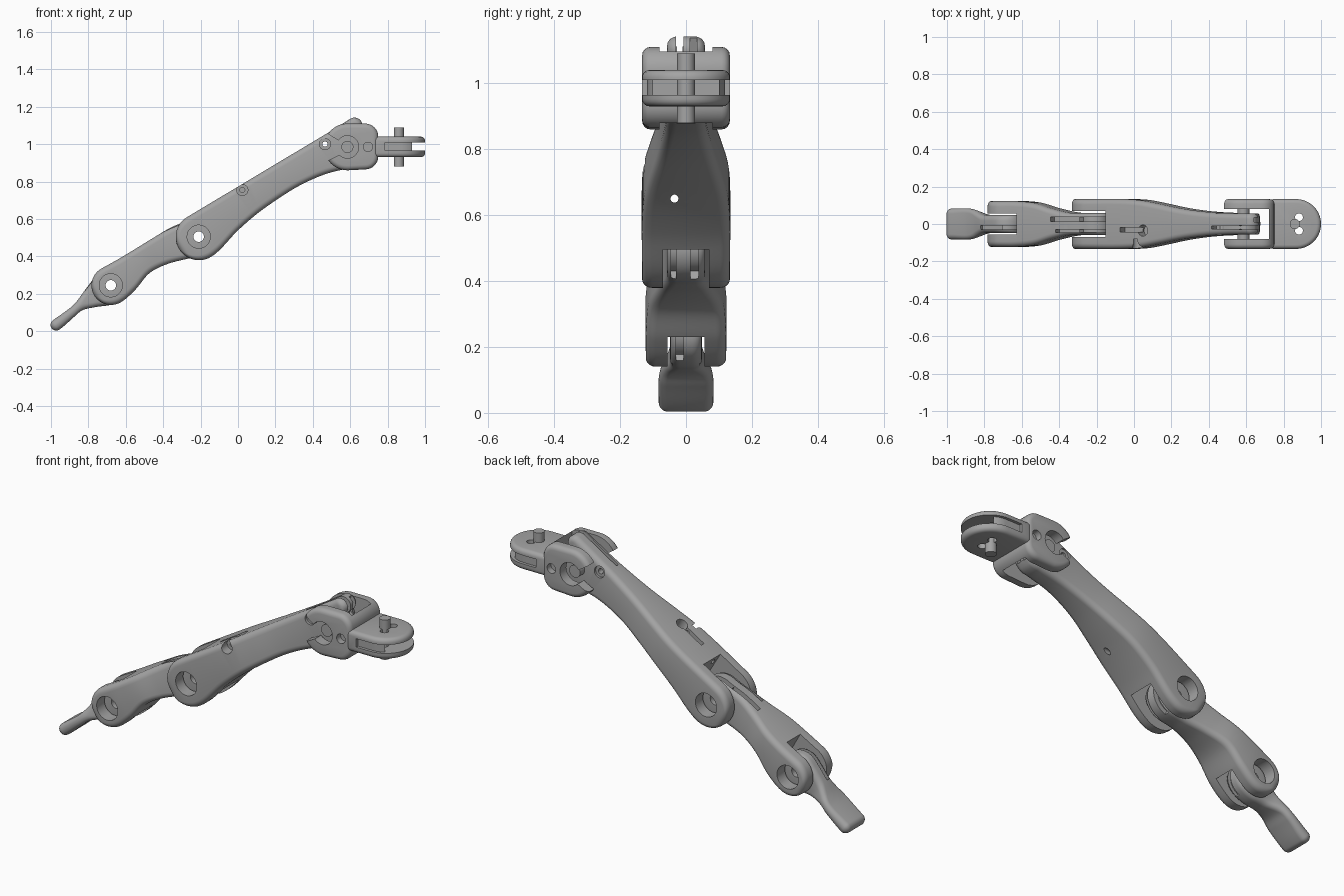
import bpy, bmesh
from math import sin, cos, pi, radians, sqrt
from mathutils import Matrix, Vector

if "Cube" in bpy.data.objects:
    bpy.data.objects.remove(bpy.data.objects["Cube"])

grey = bpy.data.materials.new("plain_grey")
grey.use_nodes = True
grey.diffuse_color = (0.37, 0.37, 0.37, 1)
grey.node_tree.nodes["Principled BSDF"].inputs["Base Color"].default_value = (0.37, 0.37, 0.37, 1)

WORLD = Matrix.Identity(4)
PLAN = Matrix.Rotation(pi / 2, 4, 'X')   # prisms in this frame stand upright


def frame(x, z, deg):
    return Matrix.Translation((x, 0, z)) @ Matrix.Rotation(-radians(deg), 4, 'Y')


def make(name, rings, mat):
    """Skin a stack of equal rings and cap both ends."""
    bm = bmesh.new()
    loops = [[bm.verts.new(mat @ Vector(p)) for p in ring] for ring in rings]
    for a, b in zip(loops, loops[1:]):
        for i in range(len(a)):
            j = (i + 1) % len(a)
            bm.faces.new((a[i], a[j], b[j], b[i]))
    bm.faces.new(loops[0])
    bm.faces.new(loops[-1])
    bmesh.ops.recalc_face_normals(bm, faces=bm.faces)
    me = bpy.data.meshes.new(name)
    bm.to_mesh(me)
    bm.free()
    me.materials.append(grey)
    ob = bpy.data.objects.new(name, me)
    bpy.context.collection.objects.link(ob)
    return ob


def prism(pts, y0, y1, mat=WORLD, name="cutter"):
    return make(name, [[(x, y, z) for x, z in pts] for y in (y0, y1)], mat)


def arc(cx, cz, r, a0, a1, n=16):
    return [(cx + r * cos(radians(a0 + (a1 - a0) * i / n)),
             cz + r * sin(radians(a0 + (a1 - a0) * i / n))) for i in range(n + 1)]


def disc(cx, cz, r, y0, y1, mat=WORLD, name="cutter"):
    return prism(arc(cx, cz, r, 0, 360, 32)[:-1], y0, y1, mat, name)


def box(x0, x1, z0, z1, y0, y1, mat=WORLD):
    return prism([(x0, z0), (x1, z0), (x1, z1), (x0, z1)], y0, y1, mat)


def groove(cx, r0, r1, a0, a1, y0, y1, mat):
    return prism(arc(cx, 0, r1, a0, a1) + arc(cx, 0, r0, a1, a0), y0, y1, mat)


def activate(ob):
    bpy.ops.object.select_all(action='DESELECT')
    ob.select_set(True)
    bpy.context.view_layer.objects.active = ob


def cut(ob, *cutters):
    activate(ob)
    for c in cutters:
        m = ob.modifiers.new("cut", 'BOOLEAN')
        m.operation, m.solver, m.object = 'DIFFERENCE', 'EXACT', c
        bpy.ops.object.modifier_apply(modifier=m.name)
        bpy.data.objects.remove(c)


def bevel(ob, width):
    activate(ob)
    m = ob.modifiers.new("round", 'BEVEL')
    m.width, m.segments, m.limit_method, m.angle_limit = width, 4, 'ANGLE', radians(50)
    bpy.ops.object.modifier_apply(modifier=m.name)


def sample(keys, u):
    """Smooth interpolation of (u, top, bottom, half width) keys."""
    def slope(i, c):
        a, b = keys[max(i - 1, 0)], keys[min(i + 1, len(keys) - 1)]
        return (b[c] - a[c]) / (b[0] - a[0]) if 0 < i < len(keys) - 1 else 0
    i = max(k for k in range(len(keys) - 1) if keys[k][0] <= u + 1e-9)
    h = keys[i + 1][0] - keys[i][0]
    t = (u - keys[i][0]) / h
    return [keys[i][c] * (2*t**3 - 3*t*t + 1) + keys[i + 1][c] * (3*t*t - 2*t**3)
            + h * slope(i, c) * (t**3 - 2*t*t + t) + h * slope(i + 1, c) * (t**3 - t*t)
            for c in (1, 2, 3)]


def link(name, keys, mat, r=0.03):
    """Loft rounded sections along a finger segment, with round barrel ends."""
    def end(key, side):
        u, top, bot, w = key
        mid, rad = (top + bot) / 2, (top - bot) / 2
        return [(u + side * rad * cos(t), mid + rad * sin(t), mid - rad * sin(t), w)
                for t in [0.1 + (pi / 2 - 0.1) * i / 12 for i in range(12)]]
    n, u0, u1 = 40, keys[0][0], keys[-1][0]
    body = [(u, *sample(keys, u)) for u in [u0 + (u1 - u0) * i / n for i in range(n + 1)]]
    stations = end(keys[0], -1) + body + end(keys[-1], 1)[::-1]
    lo, hi = stations[0][0], stations[-1][0]
    rings = []
    for u, top, bot, w in stations:
        d = min(u - lo, hi - u)
        if d < r:
            w -= r - sqrt(r * r - (r - d) ** 2)
        c = min(r, 0.47 * (top - bot))
        ring = []
        for cy, cz, a in ((w - c, top - c, 0), (c - w, top - c, 90),
                          (c - w, bot + c, 180), (w - c, bot + c, 270)):
            ring += [(u, y, z) for y, z in arc(cy, cz, c, a, a + 90, 5)]
        rings.append(ring)
    return make(name, rings, mat)


TIP, MID, BASE = frame(-0.68, 0.245, 35), frame(-0.68, 0.245, 29), frame(-0.21, 0.505, 30.9)
REACH = 0.537   # distance between the two finger joints

# Fingertip with a flat pad and a hinge tongue
tip = link("fingertip", [(-0.36, 0.025, -0.036, 0.083), (-0.25, 0.026, -0.025, 0.083),
                         (-0.2, 0.034, -0.022, 0.075), (-0.13, 0.058, -0.05, 0.05),
                         (-0.06, 0.08, -0.085, 0.048), (0, 0.093, -0.095, 0.048)], TIP)
cut(tip, disc(0, 0, 0.028, -1, 1, TIP), groove(0, 0.075, 0.2, -100, 130, -0.03, -0.008, TIP),
    box(-0.13, 0.02, 0.04, 0.2, -0.03, -0.008, TIP))

# Middle segment: fork at the fingertip, tongue at the base segment
middle = link("middle_segment", [(0, 0.103, -0.105, 0.122), (0.1, 0.103, -0.085, 0.122),
                                 (0.213, 0.107, -0.043, 0.112), (0.32, 0.112, -0.047, 0.083),
                                 (0.43, 0.115, -0.075, 0.06), (REACH, 0.105, -0.105, 0.058)], MID)
cut(middle, box(-0.3, 0.115, -0.3, 0.3, -0.056, 0.056, MID),
    disc(0, 0, 0.062, -1, 1, MID), disc(REACH, 0, 0.028, -1, 1, MID),
    box(0.33, 0.5, 0.07, 0.2, 0.014, 0.038, MID), box(0.36, 0.5, 0.07, 0.2, -0.045, -0.03, MID),
    groove(REACH, 0.08, 0.2, -100, 110, 0.014, 0.038, MID),
    groove(REACH, 0.08, 0.2, -100, 110, -0.045, -0.03, MID))

# Base segment: long tapered arm
base = link("base_segment", [(0, 0.122, -0.126, 0.133), (0.2, 0.122, -0.078, 0.134),
                             (0.33, 0.122, -0.055, 0.128), (0.45, 0.122, -0.045, 0.109),
                             (0.6, 0.122, -0.042, 0.082), (0.75, 0.122, -0.06, 0.065),
                             (0.884, 0.122, -0.1, 0.058), (0.93, 0.123, -0.115, 0.057),
                             (0.985, 0.124, -0.085, 0.057), (1.02, 0.125, 0.04, 0.057)], BASE)
cut(base, box(-0.3, 0.14, -0.3, 0.3, -0.07, 0.07, BASE), disc(0, 0, 0.062, -1, 1, BASE),
    # cable anchor, side screw and cable bore
    disc(0.373, 0.035, 0.03, 0.06, 0.3, BASE @ PLAN), box(0.23, 0.37, 0.07, 0.2, -0.043, -0.02, BASE),
    disc(0.328, 0.095, 0.03, -0.2, -0.08, BASE), disc(0.328, 0.095, 0.014, -0.09, 0.0, BASE),
    disc(0.65, 0, 0.012, -0.3, 0.25, Matrix.Translation((0, -0.035, 0)) @ Matrix.Rotation(pi / 2, 4, 'Z')
         @ Matrix.Translation((-0.65, 0, 0.65))),
    # knuckle end: cable slots and stop pin hole
    box(0.8, 0.98, 0.07, 0.2, -0.027, -0.01, BASE),
    groove(0.929, 0.085, 0.3, -70, 70, -0.03, -0.008, BASE),
    groove(0.929, 0.085, 0.3, -70, 40, 0.012, 0.034, BASE),
    disc(0.465, 1.0, 0.014, -1, 1), disc(0.465, 1.0, 0.03, -0.2, -0.048), disc(0.465, 1.0, 0.03, 0.048, 0.2))

# Knuckle fork with open jaws
KX, KZ = 0.585, 0.985
fork = prism(arc(KX, KZ, 0.125, 90, 270, 24) + arc(0.68, 0.935, 0.07, 270, 360, 8)
             + arc(0.68, 1.04, 0.07, 0, 90, 8), -0.133, 0.133, name="knuckle_fork")
bevel(fork, 0.025)
cut(fork, box(0.3, 0.722, 0.7, 1.3, -0.08, 0.08), disc(KX, KZ, 0.06, -1, 1),
    prism([(0.42, 1.095), (0.535, 1.02), (0.56, KZ), (0.545, 0.945), (0.42, 0.88)], -1, 1),
    disc(0.695, KZ, 0.025, -0.2, -0.1), disc(0.695, KZ, 0.025, 0.1, 0.2))
disc(KX, KZ, 0.032, -0.095, 0.095, name="knuckle_pin")


# Round mounting plate with a slotted rim
def stadium(r, x0):
    return [(x0, -r)] + arc(0.867, 0, r, -90, 90, 32) + [(x0, r)]


plate = prism(stadium(0.133, 0.724), 0.93, 1.04, PLAN, "mounting_plate")
bevel(plate, 0.022)
rim = arc(0.867, 0, 0.2, -90, 90, 32) + [(0.785, 0.2), (0.785, 0.118)] \
    + arc(0.867, 0, 0.118, 90, -90, 32) + [(0.785, -0.118), (0.785, -0.2)]
cut(plate, prism(rim, 0.965, 1.01, PLAN), box(0.81, 1.1, 0.965, 1.01, -0.1, 0.1),
    *[disc(0.882, y, 0.021, 0.9, 1.1, PLAN) for y in (-0.036, 0.036)])
disc(0.86, 0, 0.027, 0.88, 1.09, PLAN, "mounting_pin")

for ob in [o for o in bpy.context.collection.objects if o.type == 'MESH' and grey.name in o.data.materials]:
    activate(ob)
    bpy.ops.object.shade_smooth_by_angle(angle=radians(35))
